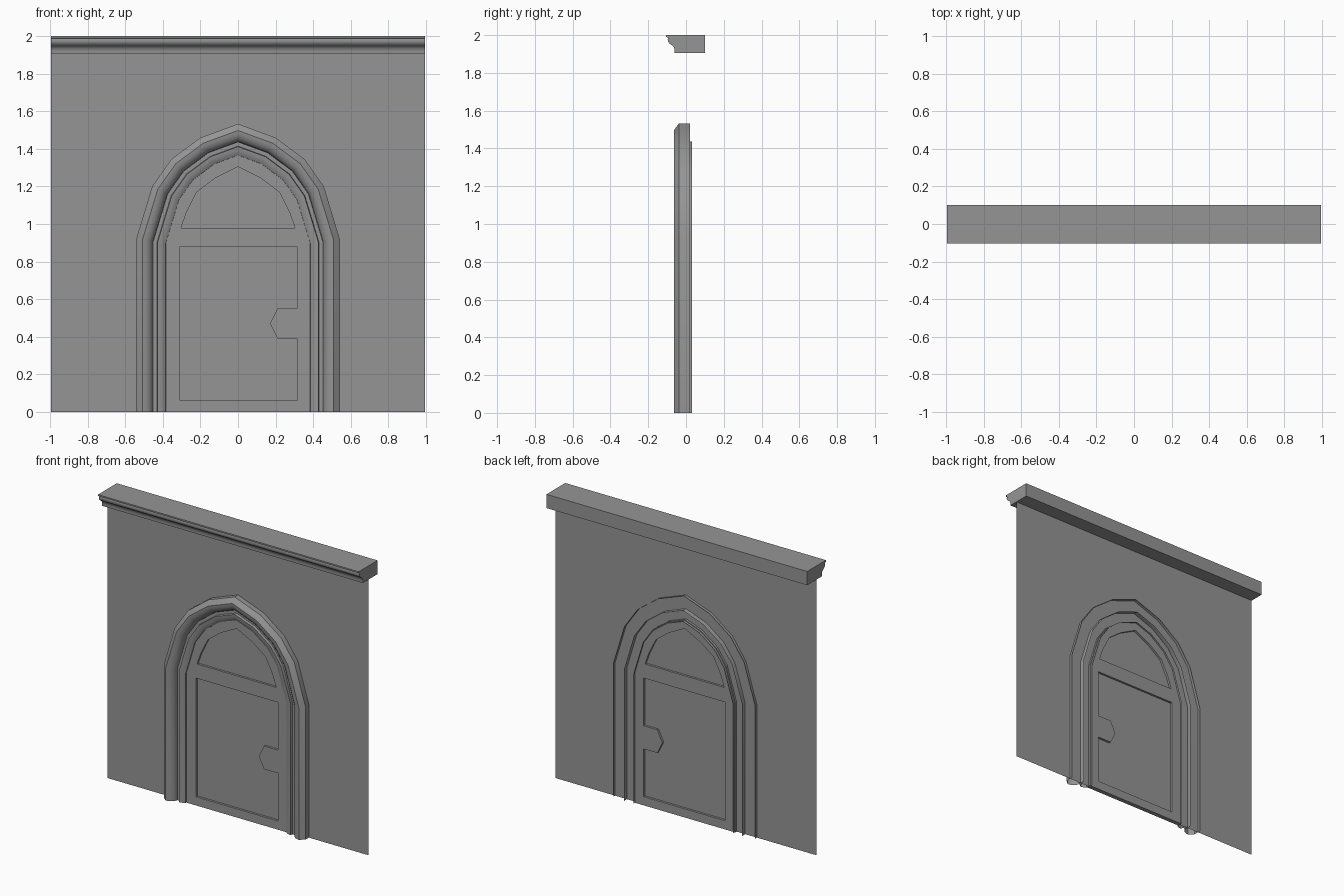
import bpy, bmesh, math
from mathutils import Vector

if "Cube" in bpy.data.objects:
    bpy.data.objects.remove(bpy.data.objects["Cube"])

STONE = bpy.data.materials.new("dark_grey_stone")
STONE.diffuse_color = (0.3, 0.3, 0.3, 1)
STONE.use_nodes = True
STONE.node_tree.nodes["Principled BSDF"].inputs["Base Color"].default_value = STONE.diffuse_color


def shade(ob, angle):
    """Add the stone colour and smooth the edges below the given angle."""
    ob.data.materials.append(STONE)
    bpy.ops.object.select_all(action='DESELECT')
    ob.select_set(True)
    bpy.context.view_layer.objects.active = ob
    bpy.ops.object.shade_smooth_by_angle(angle=math.radians(angle))


def finish(bm, name, angle=30):
    me = bpy.data.meshes.new(name)
    bm.to_mesh(me)
    bm.free()
    ob = bpy.data.objects.new(name, me)
    bpy.context.collection.objects.link(ob)
    shade(ob, angle)


def loft(bm, rings, closed):
    """Bridge matching profiles; closed profiles also get end caps."""
    rows = [[bm.verts.new(p) for p in r] for r in rings]
    n = len(rows[0])
    for a, b in zip(rows, rows[1:]):
        for i in range(n if closed else n - 1):
            j = (i + 1) % n
            bm.faces.new((a[i], a[j], b[j], b[i]))
    if closed:
        bm.faces.new(rows[0])
        bm.faces.new(rows[-1])
        bmesh.ops.recalc_face_normals(bm, faces=bm.faces)
    elif sum(f.normal.y * f.calc_area() for f in bm.faces if not f.normal_update()) > 0:
        bmesh.ops.reverse_faces(bm, faces=bm.faces)   # face the front


# Outer outline of the pointed arch, right half mirrored to the left
half = [(0.542, 0), (0.542, 0.92), (0.457, 1.2), (0.355, 1.345), (0.2, 1.46)]
ARCH = [Vector(p) for p in half + [(0, 1.533)] + [(-x, z) for x, z in reversed(half)]]


def inset_arch(d):
    """Arch outline moved inwards by d with mitred corners."""
    out = []
    for i, p in enumerate(ARCH):
        a = (p - ARCH[i - 1]).normalized() if i else None
        b = (ARCH[i + 1] - p).normalized() if i < len(ARCH) - 1 else None
        a, b = a or b, b or a
        na, nb = Vector((-a.y, a.x)), Vector((-b.y, b.x))
        m = (na + nb).normalized()
        out.append(p + m * (d / m.dot(na)))
    return out


def arch_moulding(name, profile):
    """Sweep an open profile of (inset, y) points along the arch."""
    paths = [inset_arch(d) for d, y in profile]
    rings = [[(path[i].x, y, path[i].y) for path, (d, y) in zip(paths, profile)]
             for i in range(len(ARCH))]
    bm = bmesh.new()
    loft(bm, rings, False)
    finish(bm, name)


# Thin wall sheet, also forming the sunk door panels
W = 0.997
bm = bmesh.new()
bm.faces.new([bm.verts.new(p) for p in
              [(-W, 0, 0), (W, 0, 0), (W, 0, 1.91), (-W, 0, 1.91)]])
finish(bm, "wall")

# Cornice along the top
profile = [(0.1, 2), (-0.105, 2), (-0.105, 1.99), (-0.094, 1.987), (-0.097, 1.975),
           (-0.094, 1.963), (-0.085, 1.953), (-0.072, 1.945), (-0.064, 1.936),
           (-0.06, 1.922), (-0.06, 1.905), (0.1, 1.905)]
bm = bmesh.new()
loft(bm, [[(x, y, z) for y, z in profile] for x in (-W, W)], True)
finish(bm, "cornice")

# Outer and inner arch mouldings, hollow at the back
arch_moulding("outer_arch", [(0, 0.02), (0, -0.037), (0.033, -0.063), (0.05, -0.061),
                             (0.068, -0.053), (0.081, -0.041), (0.089, -0.025),
                             (0.09, 0.032)])
arch_moulding("inner_arch", [(0.09, -0.018), (0.111, -0.018), (0.114, -0.036),
                             (0.13, -0.034), (0.146, -0.028), (0.157, -0.021),
                             (0.162, 0.03)])

# Door frame plate with two openings, filled from a flat curve
door = [tuple(p) for p in inset_arch(0.155)]
panel = [(-0.31, 0.06), (0.315, 0.06), (0.315, 0.39), (0.21, 0.39), (0.17, 0.47),
         (0.21, 0.55), (0.315, 0.55), (0.315, 0.88), (-0.31, 0.88)]
side = [(0.303, 0.98), (0.275, 1.06), (0.22, 1.17), (0.12, 1.245)]
light = side + [(0, 1.305)] + [(-x, z) for x, z in reversed(side)]
cu = bpy.data.curves.new("door_frame", 'CURVE')
cu.dimensions = '2D'
cu.fill_mode = 'BOTH'
cu.extrude = 0.015
for outline in (door, panel, light):
    s = cu.splines.new('POLY')
    s.points.add(len(outline) - 1)
    for pt, (x, z) in zip(s.points, outline):
        pt.co = (x, z, 0, 1)
    s.use_cyclic_u = True
frame = bpy.data.objects.new("door_frame", cu)
frame.rotation_euler.x = math.pi / 2
bpy.context.collection.objects.link(frame)
bpy.ops.object.select_all(action='DESELECT')
frame.select_set(True)
bpy.context.view_layer.objects.active = frame
bpy.ops.object.convert(target='MESH')
frame = bpy.context.view_layer.objects.active
bm = bmesh.new()
bm.from_mesh(frame.data)
bmesh.ops.remove_doubles(bm, verts=bm.verts, dist=1e-5)
bm.to_mesh(frame.data)
bm.free()
shade(frame, 10)
